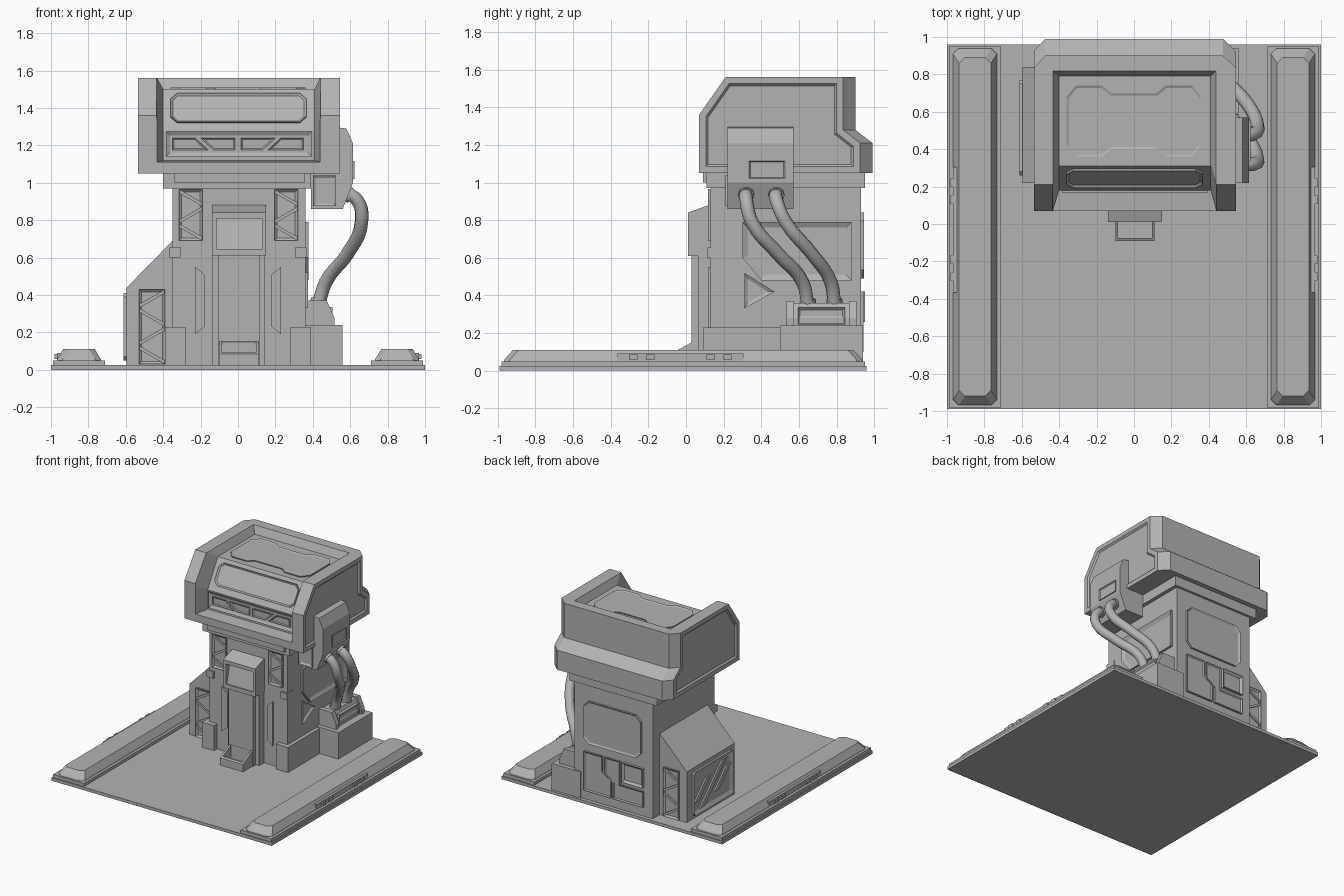
import bpy, bmesh
from mathutils import Vector as V

if "Cube" in bpy.data.objects:
    bpy.data.objects.remove(bpy.data.objects["Cube"])

X, Y, Z = V((1, 0, 0)), V((0, 1, 0)), V((0, 0, 1))
FRONT, BACK, RIGHT, LEFT, TOP = (X, Z, -Y), (X, Z, Y), (Y, Z, X), (Y, Z, -X), (X, Y, Z)
GREY = bpy.data.materials.new("dark_grey")
GREY.diffuse_color = (0.45, 0.45, 0.45, 1)
GREY.use_nodes = True
GREY.node_tree.nodes["Principled BSDF"].inputs["Base Color"].default_value = GREY.diffuse_color


def finish(name, bm):
    bmesh.ops.recalc_face_normals(bm, faces=bm.faces)
    me = bpy.data.meshes.new(name)
    bm.to_mesh(me)
    bm.free()
    me.materials.append(GREY)
    ob = bpy.data.objects.new(name, me)
    bpy.context.collection.objects.link(ob)
    return ob


def add_loft(bm, sections):
    """Skin equal-length rings of points; returns the last cap."""
    rings = [[bm.verts.new(p) for p in s] for s in sections]
    n = len(rings[0])
    faces = [bm.faces.new((a[i], a[(i + 1) % n], b[(i + 1) % n], b[i]))
             for a, b in zip(rings, rings[1:]) for i in range(n)]
    faces.append(bm.faces.new(rings[0]))
    cap = bm.faces.new(rings[-1])
    bmesh.ops.recalc_face_normals(bm, faces=faces + [cap])
    return cap


def loft(name, sections):
    bm = bmesh.new()
    add_loft(bm, sections)
    return finish(name, bm)


def box(name, x0, x1, y0, y1, z0, z1):
    return loft(name, [[(x0, y0, z), (x1, y0, z), (x1, y1, z), (x0, y1, z)] for z in (z0, z1)])


def x_prism(name, yz, x0, x1):
    return loft(name, [[(x, y, z) for y, z in yz] for x in (x0, x1)])


def y_prism(name, xz, y0, y1):
    return loft(name, [[(x, y, z) for x, z in xz] for y in (y0, y1)])


def add_plate(bm, pts, face, at, h, inset=0, drop=0, origin=None):
    """Raised outline on a face, with an optional sunk middle."""
    u, v, n = face
    o = origin if origin else n * at
    cap = add_loft(bm, [[o + u * a + v * b + n * d for a, b in pts] for d in (-0.01, h)])
    if inset:
        bmesh.ops.inset_region(bm, faces=[cap], thickness=inset, depth=-drop, use_even_offset=True)


def plate(name, *args, **kw):
    bm = bmesh.new()
    add_plate(bm, *args, **kw)
    return finish(name, bm)


def rect(a0, a1, b0, b1, c=0.0):
    if not c:
        return [(a0, b0), (a1, b0), (a1, b1), (a0, b1)]
    return [(a0 + c, b0), (a1 - c, b0), (a1, b0 + c), (a1, b1 - c),
            (a1 - c, b1), (a0 + c, b1), (a0, b1 - c), (a0, b0 + c)]


def truss(name, face, at, a0, a1, b0, b1, n=3):
    """Framed panel with zigzag bracing."""
    bm = bmesh.new()
    add_plate(bm, rect(a0, a1, b0, b1), face, at, 0.014, 0.014, 0.012)
    step, w = (b1 - b0) / n, 0.02
    for i in range(n):
        l, r = (a0, a1) if i % 2 else (a1, a0)
        p = b0 + i * step
        add_plate(bm, [(l, p), (l, p + w), (r, p + step), (r, p + step - w)], face, at, 0.012)
    return finish(name, bm)


def cut(ob, cutter):
    m = ob.modifiers.new("cut", 'BOOLEAN')
    m.object, m.operation, m.solver = cutter, 'DIFFERENCE', 'EXACT'
    cutter.hide_render = True
    dg = bpy.context.evaluated_depsgraph_get()
    me = bpy.data.meshes.new_from_object(ob.evaluated_get(dg))
    ob.modifiers.clear()
    ob.data = me
    bpy.data.objects.remove(cutter)


# Ground plate and side rails
box("ground_plate", -1, 1, -0.99, 0.96, 0, 0.025)
for s in (-1, 1):
    box("rail_flange", *sorted((s * 0.71, s * 0.99)), -0.98, 0.95, 0.02, 0.05)
    rings = [(0.73, 0.97, -0.97, 0.94, 0.03, 0.045), (0.735, 0.965, -0.965, 0.935, 0.03, 0.06),
             (0.765, 0.935, -0.92, 0.89, 0.03, 0.11)]
    loft("rail", [[(s * a, b, r[5]) for a, b in rect(*r[:5])] for r in rings])
    box("rail_clip_strip", *sorted((s * 0.9, s * 0.967)), -0.365, 0.305, 0.045, 0.09)
    for y in (-0.28, -0.19, 0.13, 0.22):
        box("rail_clip", *sorted((s * 0.94, s * 0.98)), y - 0.022, y + 0.022, 0.058, 0.085)

# Main tower and collar
box("tower", -0.35, 0.36, 0.13, 0.93, 0, 0.98)
box("collar", -0.40, 0.39, 0.11, 0.95, 0.97, 1.06)
box("collar_front_trim", -0.34, 0.355, 0.09, 0.2, 1.0, 1.06)

# Front column, hooded screen and tray
box("front_column", -0.135, 0.145, 0.065, 0.2, 0, 0.65)
box("front_column_face", -0.105, 0.115, 0.03, 0.2, 0, 0.63)
hood = x_prism("screen_hood", [(0.2, 0.61), (0.01, 0.61), (0.01, 0.84), (0.12, 0.88), (0.2, 0.88)], -0.14, 0.15)
cut(hood, x_prism("screen_cutter", [(-0.05, 0.645), (0.02, 0.645), (0.06, 0.81), (-0.05, 0.81)], -0.115, 0.13))
tray = x_prism("tray", [(0.05, 0), (-0.09, 0), (-0.09, 0.085), (0.03, 0.15), (0.05, 0.15)], -0.1, 0.11)
cut(tray, box("tray_cutter", -0.085, 0.095, -0.075, 0.029, 0.04, 0.3))

# Tower front details
for s in (-1, 1):
    truss("front_truss", FRONT, -0.13, s * 0.255 - 0.06, s * 0.255 + 0.065, 0.69, 0.965)
    plate("front_pad", [(s * a, b) for a, b in ((0.18, 0.23), (0.23, 0.19), (0.23, 0.55), (0.18, 0.51))],
          FRONT, -0.13, 0.012)
    box("corner_clip", *sorted((s * 0.305, s * 0.365)), 0.115, 0.2, 0.6, 0.655)
    box("foot", *sorted((s * 0.28, s * 0.39)), 0.09, 0.5 if s > 0 else 0.3, 0, 0.23)

# Right side of the tower
plate("side_frame", [(0.3, 0.6), (0.4, 0.48), (0.88, 0.48), (0.88, 0.79), (0.3, 0.79)],
      RIGHT, 0.36, 0.018, 0.03, 0.015)
plate("side_triangle", [(0.31, 0.33), (0.47, 0.42), (0.31, 0.52)], RIGHT, 0.36, 0.014, 0.018, 0.012)

# Back of the tower
plate("back_upper_panel", rect(-0.25, 0.27, 0.49, 0.84, 0.045), BACK, 0.93, 0.016, 0.015, 0.008)
plate("back_lower_left", [(0.27, 0.1), (0.02, 0.1), (0.02, 0.25), (0.1, 0.3), (0.1, 0.42), (0.27, 0.42)],
      BACK, 0.93, 0.014, 0.01, 0.007)
plate("back_lower_mid", [(0.0, 0.1), (-0.27, 0.1), (-0.27, 0.23), (-0.06, 0.23), (-0.06, 0.42),
                         (0.08, 0.42), (0.08, 0.28), (0.0, 0.23)], BACK, 0.93, 0.014, 0.01, 0.007)
plate("back_hatch", rect(-0.27, -0.08, 0.26, 0.42), BACK, 0.93, 0.02, 0.018, 0.016)

# Left annex
y_prism("annex", [(-0.3, 0), (-0.595, 0), (-0.595, 0.44), (-0.35, 0.69), (-0.3, 0.69)], 0.22, 0.84)
truss("annex_front_truss", FRONT, -0.22, -0.53, -0.39, 0.03, 0.43, 4)
truss("annex_back_truss", BACK, 0.84, -0.53, -0.39, 0.03, 0.43, 4)
plate("annex_side_panel", rect(0.26, 0.77, 0.05, 0.41, 0.02), LEFT, 0.595, 0.018, 0.03, 0.016)
for y, h in ((0.36, 0.16), (0.48, 0.29), (0.62, 0.16)):
    plate("annex_side_bar", [(y - h / 2, 0.23 + h / 2), (y - h / 2 + 0.06, 0.23 + h / 2),
                             (y + h / 2 + 0.06, 0.23 - h / 2), (y + h / 2, 0.23 - h / 2)], LEFT, 0.595, 0.014)

# Head: side profile with chamfered rear corners
prof = [(0.07, 1.05), (0.07, 1.36), (0.21, 1.56), (0.90, 1.56), (0.90, 1.28), (0.99, 1.21), (0.99, 1.05)]
side = [(y - 0.065 if y > 0.8 else y, z) for y, z in prof]
head = loft("head", [[(x, y, z) for y, z in p] for x, p in ((-0.535, side), (-0.475, prof), (0.475, prof), (0.545, side))])
bm = bmesh.new()
bm.from_mesh(head.data)
caps = [f for f in bm.faces if abs(f.normal.x) > 0.99]
bmesh.ops.inset_individual(bm, faces=caps, thickness=0.035, use_even_offset=True)
bmesh.ops.inset_individual(bm, faces=caps, thickness=0.012, depth=-0.012, use_even_offset=True)
bm.to_mesh(head.data)
bm.free()
floor = [(0.18, 1.12), (0.18, 1.28), (0.31, 1.50), (0.79, 1.50)]
outer = [(0.05, 1.11), (0.05, 1.35), (0.2, 1.575), (0.825, 1.575)]
cut(head, loft("head_cutter", [[(-0.4, *f), (0.41, *f), (0.445, *o), (-0.44, *o)] for f, o in zip(floor, outer)]))

# Head panels
half = [(0.12, 0.40), (0.17, 0.36), (0.31, 0.36), (0.36, 0.42), (0.36, 0.68), (0.31, 0.74), (0.17, 0.74), (0.12, 0.70)]
half = [(a, b if a > 0.13 else b - 0.001) for a, b in half]
plate("roof_panel", half + [(-a, b) for a, b in reversed(half)], TOP, 1.50, 0.008, 0.012, 0.006)
slope = V((0, 0.13, 0.22)).normalized()
plate("visor_panel", rect(-0.36, 0.365, 0.045, 0.225, 0.035), (X, slope, X.cross(slope)), 0,
      0.012, 0.012, 0.01, origin=V((0, 0.18, 1.28)))
plate("grille_frame", rect(-0.385, 0.395, 1.14, 1.275), FRONT, -0.18, 0.014, 0.022, 0.012)
for s in (-1, 1):
    for pts in ([(0.015, 1.175), (0.13, 1.175), (0.2, 1.24), (0.015, 1.24)],
                [(0.16, 1.175), (0.35, 1.175), (0.35, 1.24), (0.23, 1.24)]):
        plate("grille_pad", [(s * a, b) for a, b in pts], FRONT, -0.18, 0.012, 0.008, 0.006)

# Hose bracket on the right of the head
y_prism("bracket", [(0.39, 0.86), (0.56, 0.86), (0.615, 1.0), (0.615, 1.21), (0.58, 1.29), (0.5, 1.30), (0.5, 1.06),
                    (0.39, 1.06)], 0.22, 0.57)
plate("bracket_front_panel", rect(0.4, 0.525, 0.875, 1.04), FRONT, -0.22, 0.01, 0.015, 0.01)
plate("bracket_window", rect(0.335, 0.525, 1.02, 1.115), RIGHT, 0.615, 0.008, 0.012, 0.014)

# Hose socket and its base
y_prism("socket_base", [(0.3, 0), (0.56, 0), (0.56, 0.24), (0.3, 0.24)], 0.5, 0.94)
y_prism("socket", [(0.33, 0.23), (0.5, 0.23), (0.5, 0.28), (0.465, 0.36), (0.33, 0.36)], 0.57, 0.87)
plate("socket_panel", rect(0.595, 0.845, 0.245, 0.335), RIGHT, 0.49, 0.015, 0.012, 0.01)
for y in (0.555, 0.885):
    y_prism("socket_end", [(0.33, 0.23), (0.515, 0.23), (0.515, 0.28), (0.475, 0.37), (0.33, 0.37)], y - 0.02, y + 0.02)


# Hoses with end fittings
def tube(name, pts, radius):
    cu = bpy.data.curves.new(name, 'CURVE')
    cu.dimensions, cu.bevel_depth, cu.bevel_resolution = '3D', radius, 3
    cu.resolution_u, cu.use_fill_caps = 5, True
    cu.materials.append(GREY)
    sp = cu.splines.new('BEZIER')
    sp.bezier_points.add(len(pts) - 1)
    for bp, p in zip(sp.bezier_points, pts):
        bp.co, bp.handle_left_type, bp.handle_right_type = p, 'AUTO', 'AUTO'
    tmp = bpy.data.objects.new(name + "_path", cu)
    bpy.context.collection.objects.link(tmp)
    dg = bpy.context.evaluated_depsgraph_get()
    me = bpy.data.meshes.new_from_object(tmp.evaluated_get(dg))
    bpy.data.objects.remove(tmp)
    bpy.context.collection.objects.link(bpy.data.objects.new(name, me))
    me.polygons.foreach_set("use_smooth", [len(p.vertices) == 4 for p in me.polygons])


for ys in ((0.32, 0.32, 0.35, 0.49, 0.62, 0.65), (0.48, 0.48, 0.53, 0.67, 0.77, 0.79)):
    path = [(x, y, z) for x, y, z in zip((0.56, 0.635, 0.66, 0.585, 0.47, 0.425), ys, (0.95, 0.91, 0.79, 0.62, 0.47, 0.33))]
    tube("hose", path, 0.036)
    tube("hose_top_fitting", [(0.56, ys[0], 0.95), (0.605, ys[0], 0.93)], 0.043)
    tube("hose_bottom_fitting", [(0.42, ys[-1], 0.33), (0.43, ys[-1], 0.38)], 0.042)
